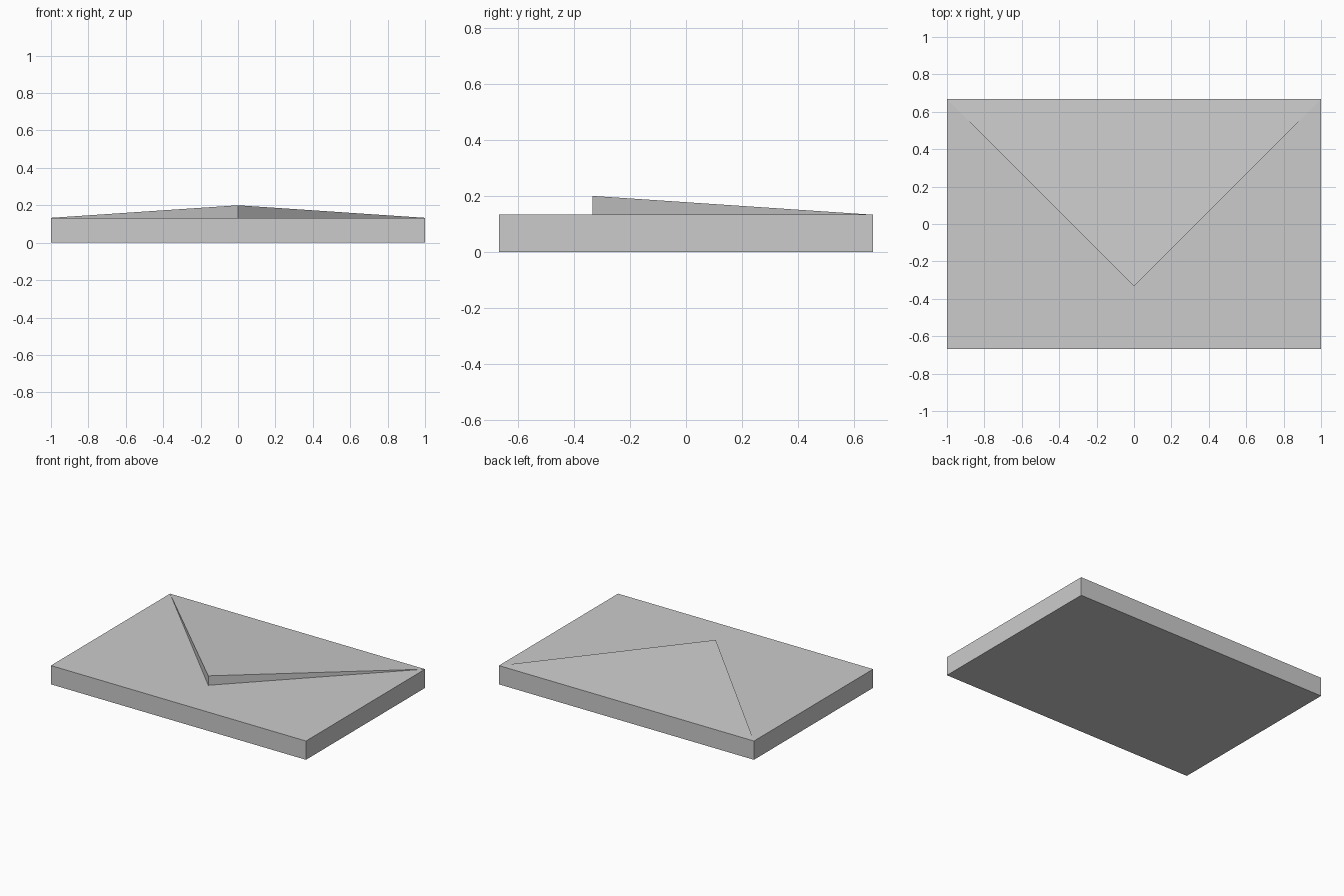
import bpy
import bmesh

cube = bpy.data.objects.get("Cube")
if cube:
    bpy.data.objects.remove(cube, do_unlink=True)

HALF_W, HALF_D, THICK = 1.0, 0.667, 0.133
TIP_Y, TIP_Z = -0.333, 0.2

# Single plain grey
grey = bpy.data.materials.new("light_grey")
grey.use_nodes = True
colour = (0.6, 0.6, 0.6, 1)
grey.diffuse_color = colour
grey.node_tree.nodes["Principled BSDF"].inputs["Base Color"].default_value = colour


def add_object(name, bm):
    bmesh.ops.recalc_face_normals(bm, faces=bm.faces)
    mesh = bpy.data.meshes.new(name)
    bm.to_mesh(mesh)
    bm.free()
    mesh.materials.append(grey)
    obj = bpy.data.objects.new(name, mesh)
    bpy.context.collection.objects.link(obj)
    return obj


# Envelope body: a flat slab
bm = bmesh.new()
bmesh.ops.create_cube(bm, size=1)
bmesh.ops.scale(bm, vec=(2 * HALF_W, 2 * HALF_D, THICK), verts=bm.verts)
bmesh.ops.translate(bm, vec=(0, 0, THICK / 2), verts=bm.verts)
add_object("envelope_body", bm)

# Flap: a triangular wedge hinged on the back edge and raised at its tip
bm = bmesh.new()
left = bm.verts.new((HALF_W, HALF_D, THICK))
right = bm.verts.new((-HALF_W, HALF_D, THICK))
tip = bm.verts.new((0, TIP_Y, TIP_Z))
foot = bm.verts.new((0, TIP_Y, THICK))
for corners in ((left, right, tip), (right, foot, tip), (foot, left, tip)):
    bm.faces.new(corners)
# Open underside rests on the body, so the visible normals are set by hand
bm.normal_update()
add_object("envelope_flap", bm)
